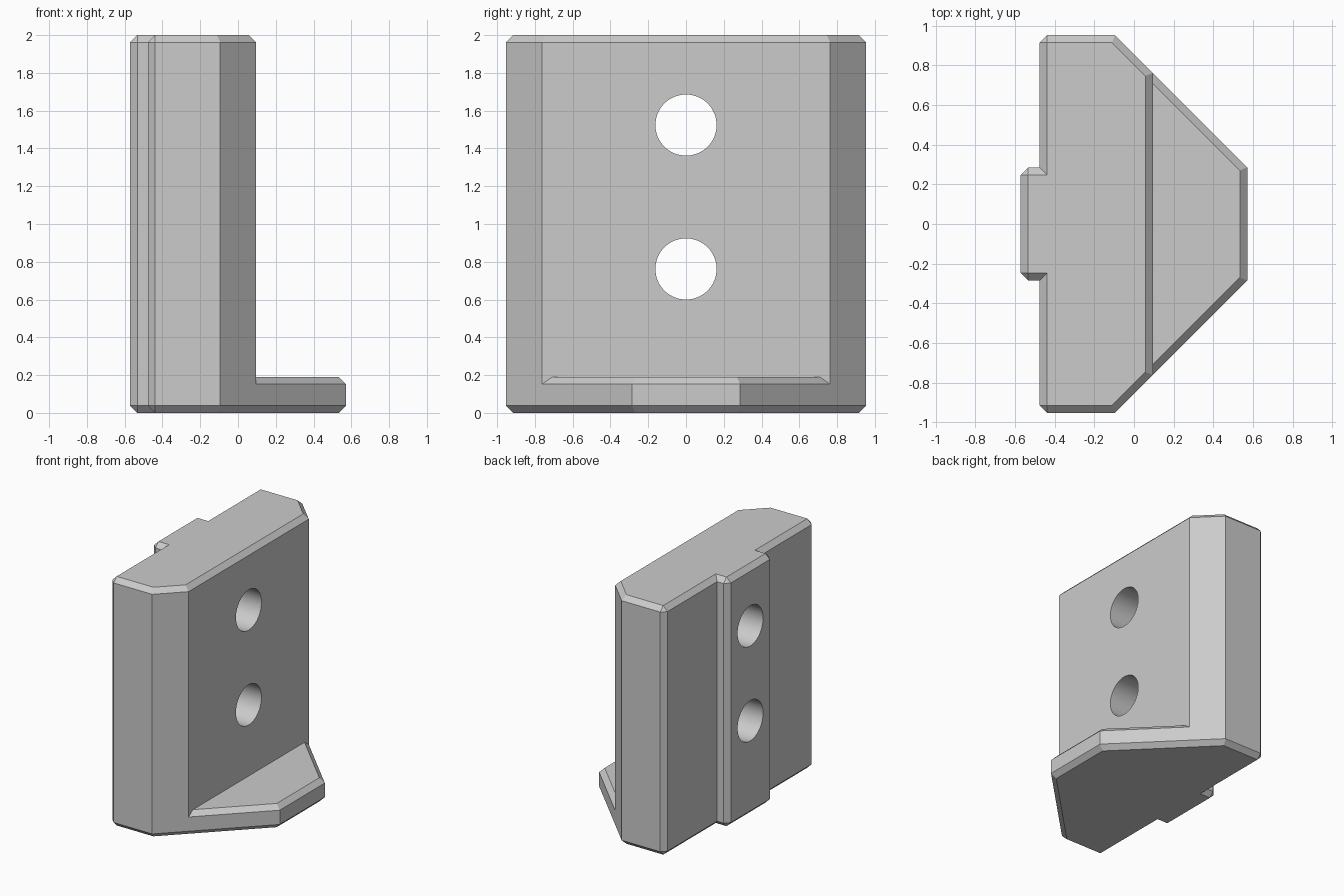
import bpy, bmesh, math
from mathutils import Vector

if "Cube" in bpy.data.objects:
    bpy.data.objects.remove(bpy.data.objects["Cube"])

U = 2 / 52.5          # one chamfer width
grey = bpy.data.materials.new("plain grey")
grey.diffuse_color = (0.6, 0.6, 0.6, 1)
grey.use_nodes = True
grey.node_tree.nodes["Principled BSDF"].inputs["Base Color"].default_value = grey.diffuse_color


def rings(outline):
    """Outer ring with chamfered corners, and the ring one unit further in."""
    outer, inner = [], []
    n = len(outline)
    for i, (x, y, chamfered) in enumerate(outline):
        p = Vector((x, y))
        d1 = (p - Vector(outline[i - 1][:2])).normalized()
        d2 = (Vector(outline[(i + 1) % n][:2]) - p).normalized()
        n1, n2 = Vector((-d1.y, d1.x)), Vector((-d2.y, d2.x))
        q = p + (n1 + n2) / (1 + n1.dot(n2))
        outer += [p - d1, p + d2] if chamfered else [p]
        inner += [q, q] if chamfered else [q]
    return outer, inner


def block(name, outline, z0, z1, chamfer_bottom):
    """Upright prism with a chamfered top and, if wanted, bottom."""
    outer, inner = rings(outline)
    levels = [(inner, z0), (outer, z0 + 1)] if chamfer_bottom else [(outer, z0)]
    levels += [(outer, z1 - 1), (inner, z1)]
    bm = bmesh.new()
    loops = [[bm.verts.new((p.x * U, p.y * U, z * U)) for p in ring]
             for ring, z in levels]
    for a, b in zip(loops, loops[1:]):
        for i in range(len(a)):
            j = (i + 1) % len(a)
            bm.faces.new((a[i], a[j], b[j], b[i]))
    bm.faces.new(loops[0][::-1])
    bm.faces.new(loops[-1])
    bmesh.ops.remove_doubles(bm, verts=bm.verts, dist=1e-5)
    bmesh.ops.recalc_face_normals(bm, faces=bm.faces)
    mesh = bpy.data.meshes.new(name)
    bm.to_mesh(mesh)
    bm.free()
    mesh.materials.append(grey)
    ob = bpy.data.objects.new(name, mesh)
    bpy.context.collection.objects.link(ob)
    return ob


def combine(target, other, operation):
    mod = target.modifiers.new("combine", 'BOOLEAN')
    mod.operation, mod.solver, mod.object = operation, 'EXACT', other
    bpy.context.view_layer.objects.active = target
    bpy.ops.object.modifier_apply(modifier=mod.name)
    bpy.data.objects.remove(other)


def plan(front_x, front_y):
    """Plan outline: key rib at the back, slanted sides, flat front."""
    half = [(front_x, front_y, False), (-2.5, 25, False), (-12.5, 25, True),
            (-12.5, 7.5, False), (-15, 7.5, True)]
    return half + [(x, -y, c) for x, y, c in reversed(half)]


# Foot plate and upright plate joined into one bracket
bracket = block("bracket", plan(15, 7.5), 0, 5, True)
upright = block("upright", plan(2.5, 20), 2, 52.5, False)
combine(bracket, upright, 'UNION')

# Two bolt holes through the upright
for z in (20, 40):
    bpy.ops.mesh.primitive_cylinder_add(
        vertices=64, radius=4.25 * U, depth=2,
        location=(0, 0, z * U), rotation=(0, math.pi / 2, 0))
    cutter = bpy.context.object
    cutter.hide_render = True
    cutter.data.materials.append(grey)
    combine(bracket, cutter, 'DIFFERENCE')

# Merge flat regions and keep the chamfers crisp
bm = bmesh.new()
bm.from_mesh(bracket.data)
bmesh.ops.remove_doubles(bm, verts=bm.verts, dist=1e-5)
bmesh.ops.dissolve_limit(bm, angle_limit=math.radians(0.5),
                         verts=bm.verts, edges=bm.edges)
bm.to_mesh(bracket.data)
bm.free()
bpy.ops.object.select_all(action='DESELECT')
bracket.select_set(True)
bpy.context.view_layer.objects.active = bracket
bpy.ops.object.shade_smooth_by_angle(angle=math.radians(20))
